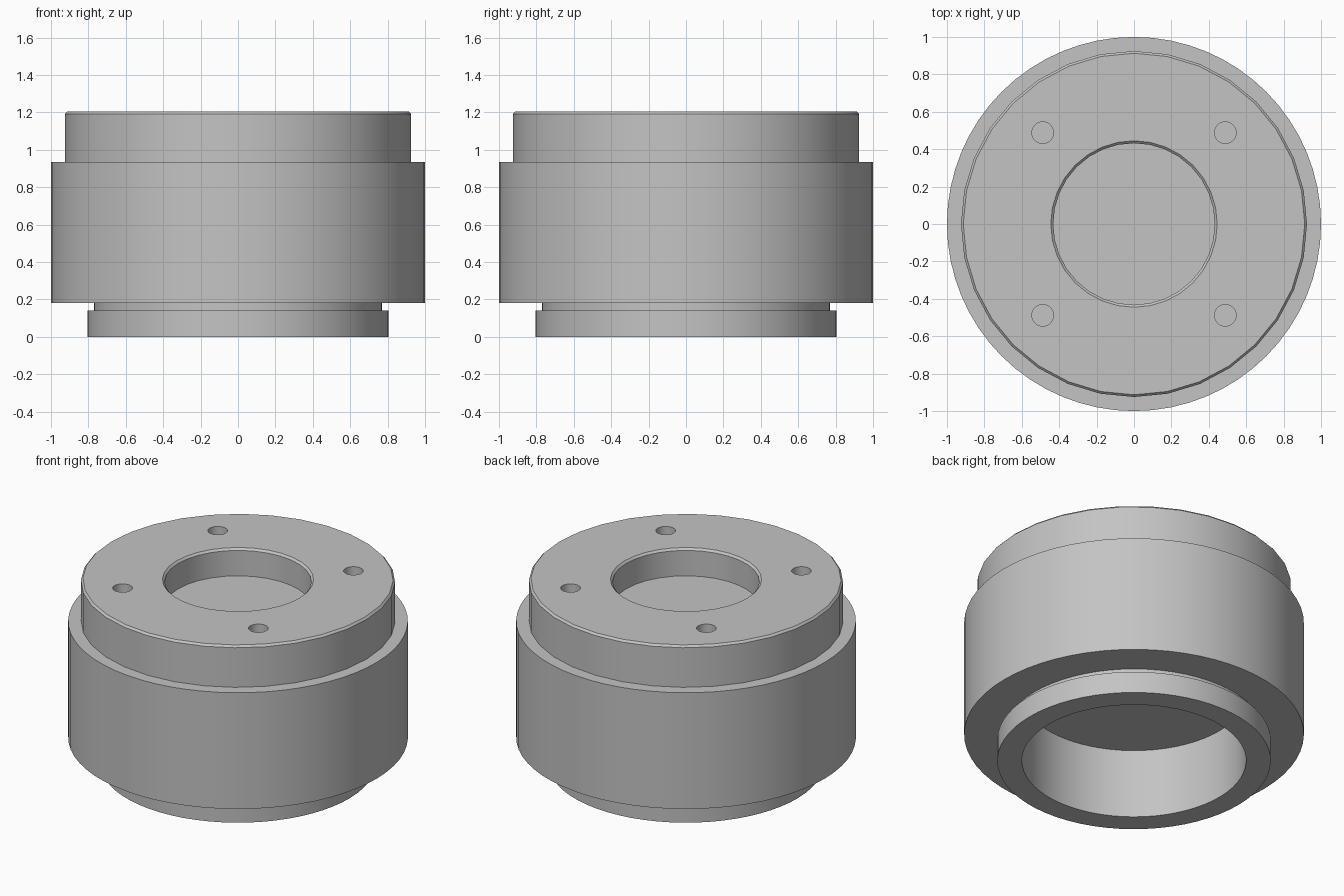
import bpy
import bmesh
import math
from mathutils import Matrix, Vector

cube = bpy.data.objects.get("Cube")
if cube:
    bpy.data.objects.remove(cube, do_unlink=True)

# One plain metal colour
metal = bpy.data.materials.new("light grey metal")
metal.use_nodes = True
grey = (0.55, 0.55, 0.55, 1)
metal.diffuse_color = grey
metal.node_tree.nodes["Principled BSDF"].inputs["Base Color"].default_value = grey


def add_object(name, bm):
    """Turn a bmesh into a linked object in the metal colour."""
    bmesh.ops.recalc_face_normals(bm, faces=bm.faces)
    mesh = bpy.data.meshes.new(name)
    bm.to_mesh(mesh)
    bm.free()
    mesh.materials.append(metal)
    obj = bpy.data.objects.new(name, mesh)
    bpy.context.collection.objects.link(obj)
    return obj


def lathe(name, profile, sides, ring=False):
    """Turn a (radius, height) profile about the z axis."""
    bm = bmesh.new()
    loops = []
    for radius, height in profile:
        loops.append([
            bm.verts.new((radius * math.cos(a), radius * math.sin(a), height))
            for a in (math.tau * i / sides for i in range(sides))
        ])
    pairs = list(zip(loops, loops[1:]))
    if ring:
        pairs.append((loops[-1], loops[0]))
    else:
        bm.faces.new(loops[0])
        bm.faces.new(loops[-1])
    for low, high in pairs:
        for i in range(sides):
            j = (i + 1) % sides
            bm.faces.new((low[i], low[j], high[j], high[i]))
    return add_object(name, bm)


def smooth(obj):
    bpy.ops.object.select_all(action="DESELECT")
    obj.select_set(True)
    bpy.context.view_layer.objects.active = obj
    bpy.ops.object.shade_smooth_by_angle(angle=math.radians(30))


# Lower ring with a grooved neck, a flange and an open bore
lower_ring = lathe("lower_ring", [
    (0.66, 0), (0.805, 0), (0.805, 0.14), (0.77, 0.14),
    (0.77, 0.18), (1, 0.18), (1, 0.45), (0.66, 0.45),
], 64, ring=True)

# Main drum, whose underside closes the bore
main_drum = lathe("main_drum", [(1, 0.45), (1, 0.935)], 64)

# Top cap with chamfered edges and a round recess
top_cap = lathe("top_cap", [
    (0.925, 0.935), (0.925, 1.192), (0.913, 1.205),
    (0.445, 1.205), (0.432, 1.192), (0.432, 1.027),
], 32)

# Four blind bolt holes
bm = bmesh.new()
for sx in (-1, 1):
    for sy in (-1, 1):
        bmesh.ops.create_cone(
            bm, cap_ends=True, segments=24, radius1=0.058, radius2=0.058,
            depth=0.3, matrix=Matrix.Translation(Vector((0.488 * sx, 0.488 * sy, 1.2))))
cutter = add_object("bolt_hole_cutter", bm)
cutter.hide_render = True
cut = top_cap.modifiers.new("bolt_holes", "BOOLEAN")
cut.operation = "DIFFERENCE"
cut.solver = "EXACT"
cut.object = cutter
bpy.context.view_layer.objects.active = top_cap
bpy.ops.object.modifier_apply(modifier=cut.name)
bpy.data.objects.remove(cutter, do_unlink=True)

for part in (lower_ring, main_drum, top_cap):
    smooth(part)
